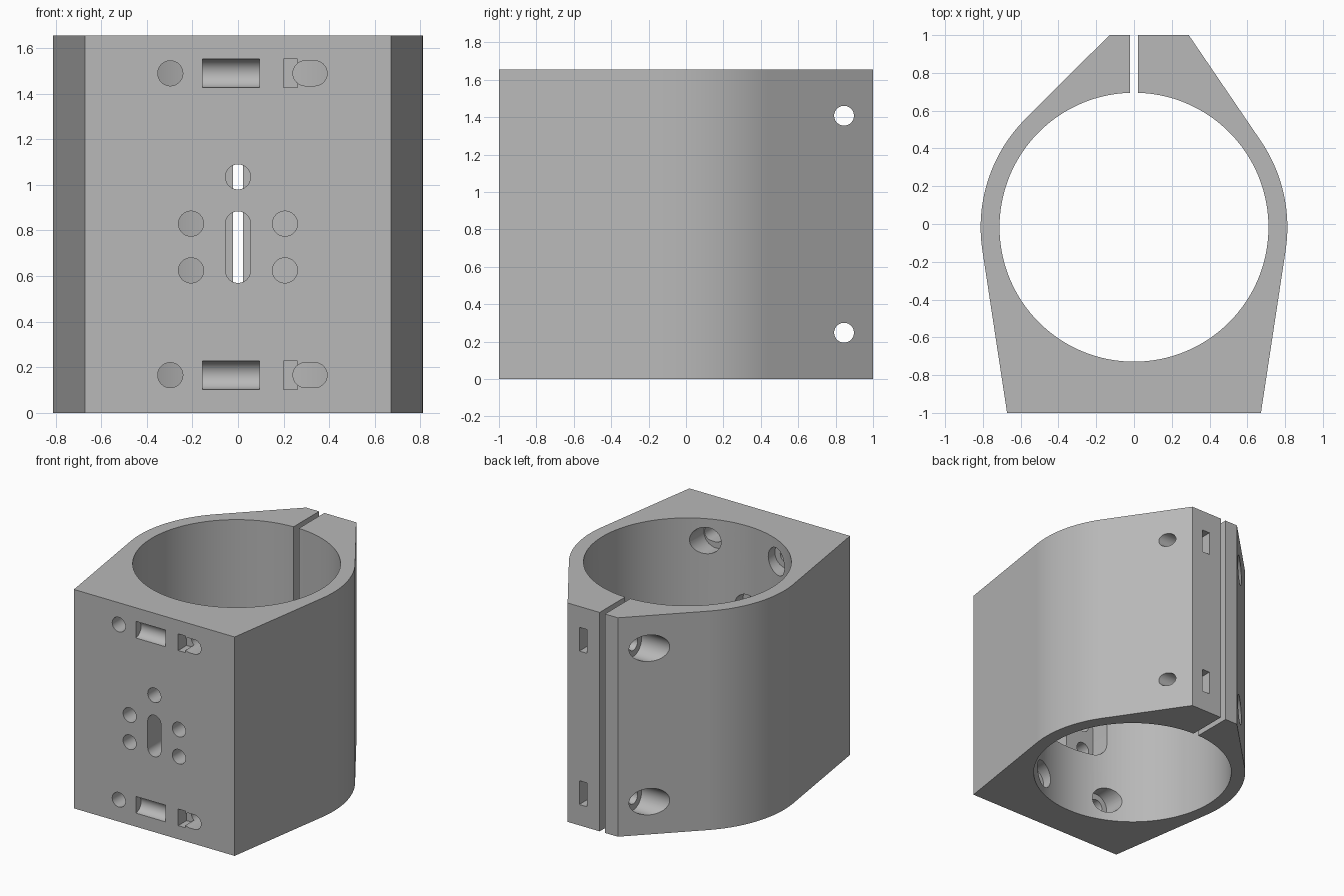
import bpy, bmesh, math
from mathutils import Vector

cube = bpy.data.objects.get("Cube")
if cube:
    bpy.data.objects.remove(cube)

HEIGHT = 1.655
MID = HEIGHT / 2
CENTRE = Vector((0, -0.017))
BORE_R, OUTER_R = 0.712, 0.812

metal = bpy.data.materials.new("plain grey")
metal.use_nodes = True
grey = (0.48, 0.48, 0.48, 1)
metal.diffuse_color = grey
metal.node_tree.nodes["Principled BSDF"].inputs["Base Color"].default_value = grey


def prism(name, outline, start, end, axis="z"):
    """Extrude a 2D outline between two positions along an axis."""
    place = {"x": lambda a, b, c: (c, a, b),
             "y": lambda a, b, c: (a, c, b),
             "z": lambda a, b, c: (a, b, c)}[axis]
    bm = bmesh.new()
    rings = [[bm.verts.new(place(a, b, c)) for a, b in outline] for c in (start, end)]
    n = len(outline)
    for ring in rings:
        bm.faces.new(ring)
    for i in range(n):
        j = (i + 1) % n
        bm.faces.new((rings[0][i], rings[0][j], rings[1][j], rings[1][i]))
    bmesh.ops.recalc_face_normals(bm, faces=bm.faces)
    mesh = bpy.data.meshes.new(name)
    bm.to_mesh(mesh)
    bm.free()
    obj = bpy.data.objects.new(name, mesh)
    bpy.context.collection.objects.link(obj)
    return obj


def rounded(a, b, r, half_a=0.0, half_b=0.0, steps=10):
    """Circle, slot or rounded rectangle, by the reach of its corner centres."""
    pts = []
    for k, (sa, sb) in enumerate(((1, 1), (-1, 1), (-1, -1), (1, -1))):
        for i in range(steps + 1):
            t = math.pi / 2 * (k + i / steps)
            p = (a + sa * half_a + r * math.cos(t), b + sb * half_b + r * math.sin(t))
            if not pts or math.dist(p, pts[-1]) > 1e-5:
                pts.append(p)
    if math.dist(pts[0], pts[-1]) < 1e-5:
        pts.pop()
    return pts


def box(a0, a1, b0, b1):
    return [(a0, b0), (a1, b0), (a1, b1), (a0, b1)]


def tangent_angle(point, side):
    """Angle on the outer circle where a line from the point touches it."""
    d = Vector(point) - CENTRE
    return math.atan2(d.y, d.x) + side * math.acos(OUTER_R / d.length)


def arc(start, end, steps=28):
    return [(CENTRE.x + OUTER_R * math.cos(start + (end - start) * i / steps),
             CENTRE.y + OUTER_R * math.sin(start + (end - start) * i / steps))
            for i in range(steps + 1)]


# Clamp body: flat front, round sides, tapered jaws at the back
front_r, front_l = (0.672, -1), (-0.672, -1)
jaw_r, jaw_l = (0.29, 1), (-0.13, 1)
outline = [front_l, front_r]
outline += arc(tangent_angle(front_r, 1), tangent_angle(jaw_r, -1))
outline += [jaw_r, jaw_l]
outline += arc(tangent_angle(jaw_l, 1), tangent_angle(front_l, -1) + 2 * math.pi)
body = prism("clamp_body", outline, 0, HEIGHT)
body.data.materials.append(metal)

cutters = []


def cut(outline, start, end, axis="y"):
    cutters.append(prism("cutter", outline, start, end, axis))


# Main bore and clamping slit
cut(rounded(CENTRE.x, CENTRE.y, BORE_R, steps=32), -0.1, HEIGHT + 0.1, "z")
cut(box(-0.022, 0.022, 0.5, 1.1), -0.1, HEIGHT + 0.1, "z")

for side in (-1, 1):
    # Clamping screw: through hole, head recess and nut slot
    z = MID + side * 0.58
    cut(rounded(0.845, z, 0.053), -1, 1, "x")
    cut(rounded(0.845, z, 0.1), -1, -0.15, "x")
    cut(box(0.128, 0.192, z - 0.09, z + 0.09), 0.745, 1.1)

    # Front fixing holes with head recesses from the bore
    z = MID + side * 0.662
    cut(rounded(-0.297, z, 0.055), -1.1, -0.5)
    cut(rounded(0.316, z, 0.055, half_a=0.02), -1.1, -0.5)
    for x in (-0.297, 0.297):
        cut(rounded(x, z, 0.1), -0.78, -0.45)

    # Half-round groove and small rectangular pocket
    cut(rounded(-1, z, 0.063), -0.155, 0.095, "x")
    cut(box(0.2, 0.262, z - 0.063, z + 0.063), -1.1, -0.9)

# Central mounting pattern and its recess inside the bore
cut(rounded(0, 1.035, 0.055), -1.1, -0.5)
cut(rounded(0, 0.727, 0.055, half_b=0.102), -1.1, -0.5)
for x in (-0.206, 0.206):
    for z in (0.625, 0.83):
        cut(rounded(x, z, 0.055), -1.1, -0.5)
cut(rounded(0, 1.035, 0.1), -0.82, -0.45)
cut(rounded(0, 0.727, 0.1, half_a=0.2, half_b=0.102), -0.82, -0.45)

# Carve everything out, then drop the cutters
bpy.ops.object.select_all(action="DESELECT")
bpy.context.view_layer.objects.active = body
body.select_set(True)
for cutter in cutters:
    cutter.hide_render = True
    mod = body.modifiers.new("cut", "BOOLEAN")
    mod.operation = "DIFFERENCE"
    mod.solver = "EXACT"
    mod.object = cutter
    bpy.ops.object.modifier_apply(modifier=mod.name)
    bpy.data.objects.remove(cutter)

bpy.ops.object.shade_smooth_by_angle(angle=math.radians(25))
